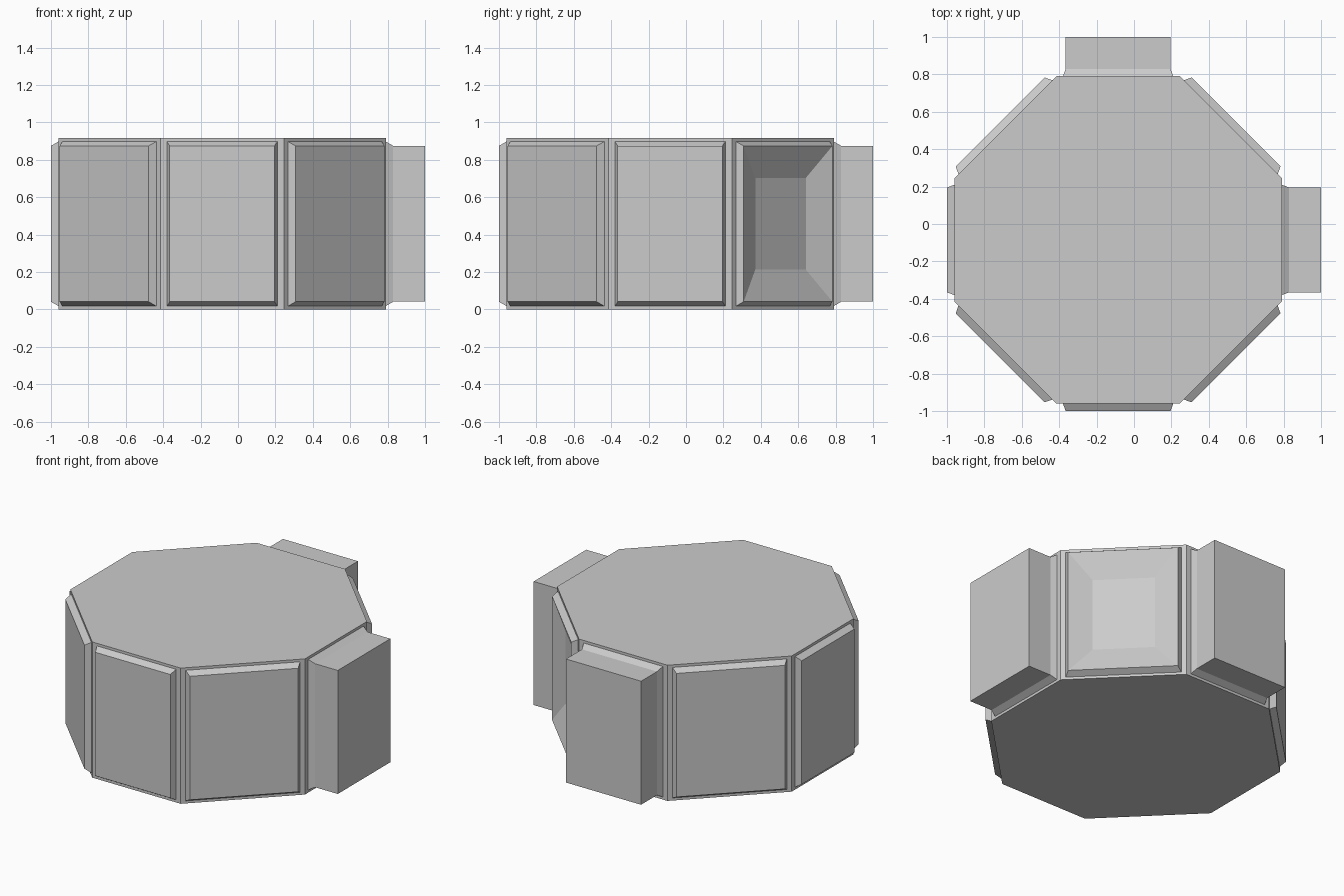
import bpy, bmesh, math
from mathutils import Vector

if "Cube" in bpy.data.objects:
    bpy.data.objects.remove(bpy.data.objects["Cube"])

C, H = -0.085, 0.915           # body centre offset in x and y, body height
APO, HALF = 0.875, 0.33        # straight sides: distance from centre, half width
D_APO = (APO + HALF) / math.sqrt(2)
D_HALF = (APO - HALF) / math.sqrt(2)

bm = bmesh.new()


def ring(angle, apo, hw, hh):
    """Four corners of a rectangle on the side facing the given angle."""
    n = Vector((math.cos(angle), math.sin(angle), 0))
    t = Vector((-n.y, n.x, 0))
    c = Vector((C, C, H / 2)) + n * apo
    return [bm.verts.new(c + t * hw * a + Vector((0, 0, hh * b)))
            for a, b in ((-1, -1), (1, -1), (1, 1), (-1, 1))]


bottom, top = [], []
for i in range(8):
    a = i * math.pi / 4
    diag = i % 2 == 1
    apo, half = (D_APO, D_HALF) if diag else (APO, HALF)
    base, outer = (0.355, 0.336) if diag else (0.295, 0.28)
    # Body side, panel base, bevelled panel face
    rings = [(apo, half, H / 2), (apo, base, 0.44), (apo + 0.04, outer, 0.4165)]
    # Deep blocks on the right and back sides
    if i in (0, 2):
        rings.append((1.085, outer, 0.4165))
    # Sunken tapered pit on the back right diagonal
    if i == 1:
        rings.append((0.835, 0.191, 0.245))
    loops = [ring(a, *r) for r in rings]
    for p, q in zip(loops, loops[1:]):
        for k in range(4):
            m = (k + 1) % 4
            bm.faces.new((p[k], p[m], q[m], q[k]))
    bm.faces.new(loops[-1])
    bottom.append(loops[0][0])
    top.append(loops[0][3])

# Top and bottom caps
bm.faces.new(top)
bm.faces.new(bottom[::-1])
bmesh.ops.remove_doubles(bm, verts=bm.verts, dist=0.001)
bmesh.ops.recalc_face_normals(bm, faces=bm.faces)

mesh = bpy.data.meshes.new("octagonal_hub")
bm.to_mesh(mesh)
bm.free()
bpy.context.collection.objects.link(bpy.data.objects.new("octagonal_hub", mesh))
